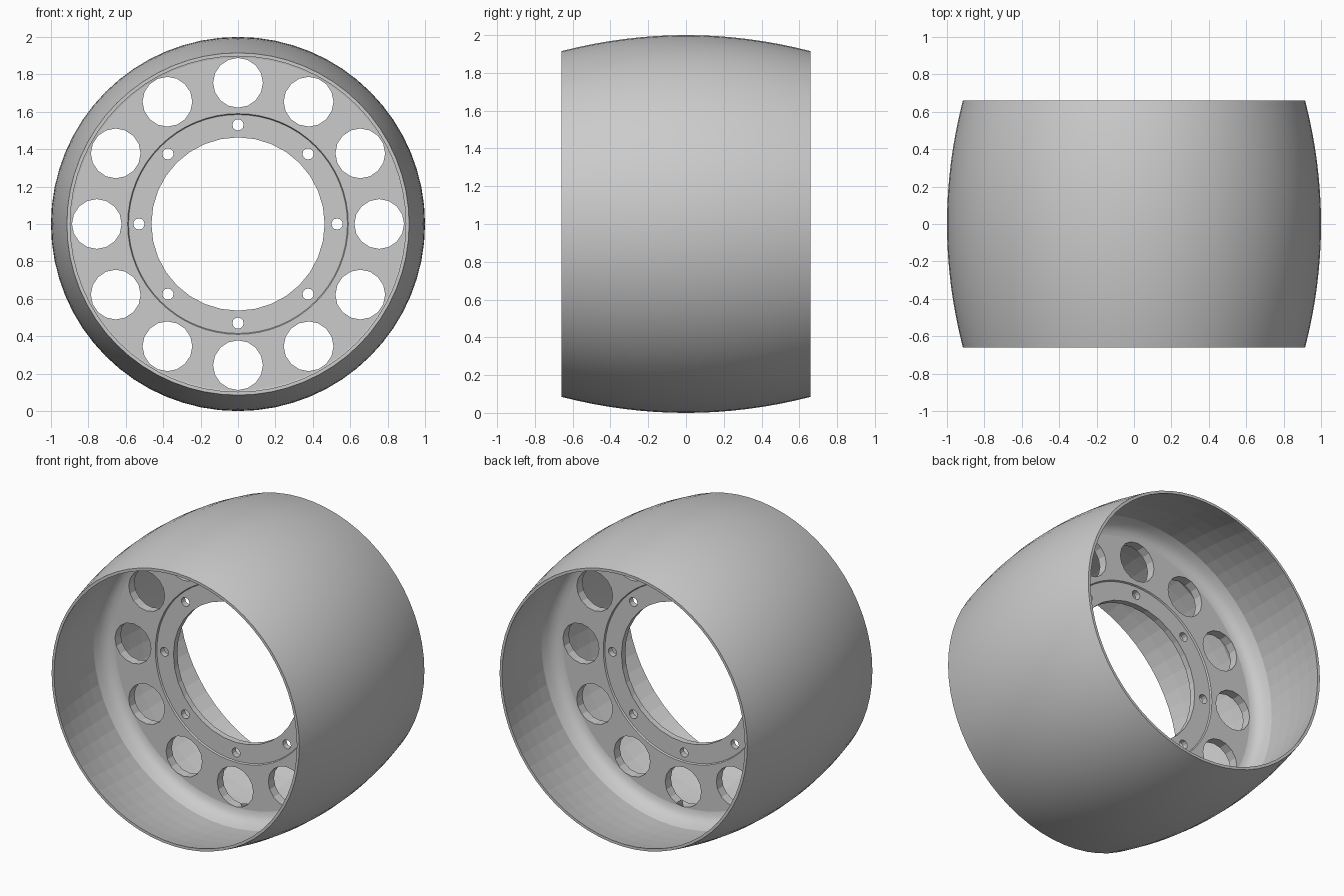
import bpy, bmesh
from math import sin, cos, pi

if "Cube" in bpy.data.objects:
    bpy.data.objects.remove(bpy.data.objects["Cube"])

SEG, HALF = 64, 0.66

def crown(y):
    return 1 - 0.085 * (y / HALF) ** 2

# Half profile (radius, y): outer crown, rim, inner wall, fillet, web, shallow hub recess
N = 8
outer = [(crown(HALF * i / N), HALF * i / N) for i in range(N + 1)]
wall = [(crown(y) - 0.018, y) for y in (0.66, 0.55, 0.44, 0.33, 0.22, 0.13)]
fillet = [(0.965, 0.085), (0.945, 0.055), (0.92, 0.036), (0.89, 0.03)]
web = [(0.59, 0.03), (0.585, 0.02), (0.40, 0.02)]
half = outer + wall + fillet + web
profile = half + [(r, -y) for r, y in reversed(half[1:])]

# Lathe the barrel rim and web around the y axis
bm = bmesh.new()
rings = []
for s in range(SEG):
    a = 2 * pi * s / SEG
    rings.append([bm.verts.new((r * sin(a), y, 1 + r * cos(a))) for r, y in profile])
P = len(profile)
for s in range(SEG):
    a, b = rings[s], rings[(s + 1) % SEG]
    for i in range(P):
        j = (i + 1) % P
        bm.faces.new((a[i], a[j], b[j], b[i]))
bmesh.ops.recalc_face_normals(bm, faces=bm.faces)
mesh = bpy.data.meshes.new("wheel_drum")
bm.to_mesh(mesh)
bm.free()
drum = bpy.data.objects.new("wheel_drum", mesh)
bpy.context.collection.objects.link(drum)

def drill(radius, sides, pitch, count):
    """Cut a circle of round holes through the web."""
    for k in range(count):
        a = 2 * pi * k / count
        bpy.ops.mesh.primitive_cylinder_add(
            vertices=sides, radius=radius, depth=0.3, rotation=(pi / 2, 0, 0),
            location=(pitch * sin(a), 0, 1 + pitch * cos(a)))
        cutter = bpy.context.object
        cutter.name = "hole_cutter"
        cutter.hide_render = True
        bpy.context.view_layer.objects.active = drum
        m = drum.modifiers.new("hole", 'BOOLEAN')
        m.operation, m.object, m.solver = 'DIFFERENCE', cutter, 'EXACT'
        bpy.ops.object.modifier_apply(modifier=m.name)
        bpy.data.objects.remove(cutter, do_unlink=True)

drill(0.463, 32, 0, 1)       # centre bore
drill(0.133, 16, 0.755, 12)  # lightening holes
drill(0.03, 12, 0.53, 8)     # bolt holes

# Smooth crown and fillets, faceted inside
for p in drum.data.polygons:
    c, n = p.center, p.normal
    radius = (c.x ** 2 + (c.z - 1) ** 2) ** 0.5
    outward = (n.x * c.x + n.z * (c.z - 1)) / radius
    is_fillet = radius > 0.88 and 0.031 < abs(c.y) < 0.13
    p.use_smooth = (outward > 0.5 and radius > 0.9) or is_fillet
